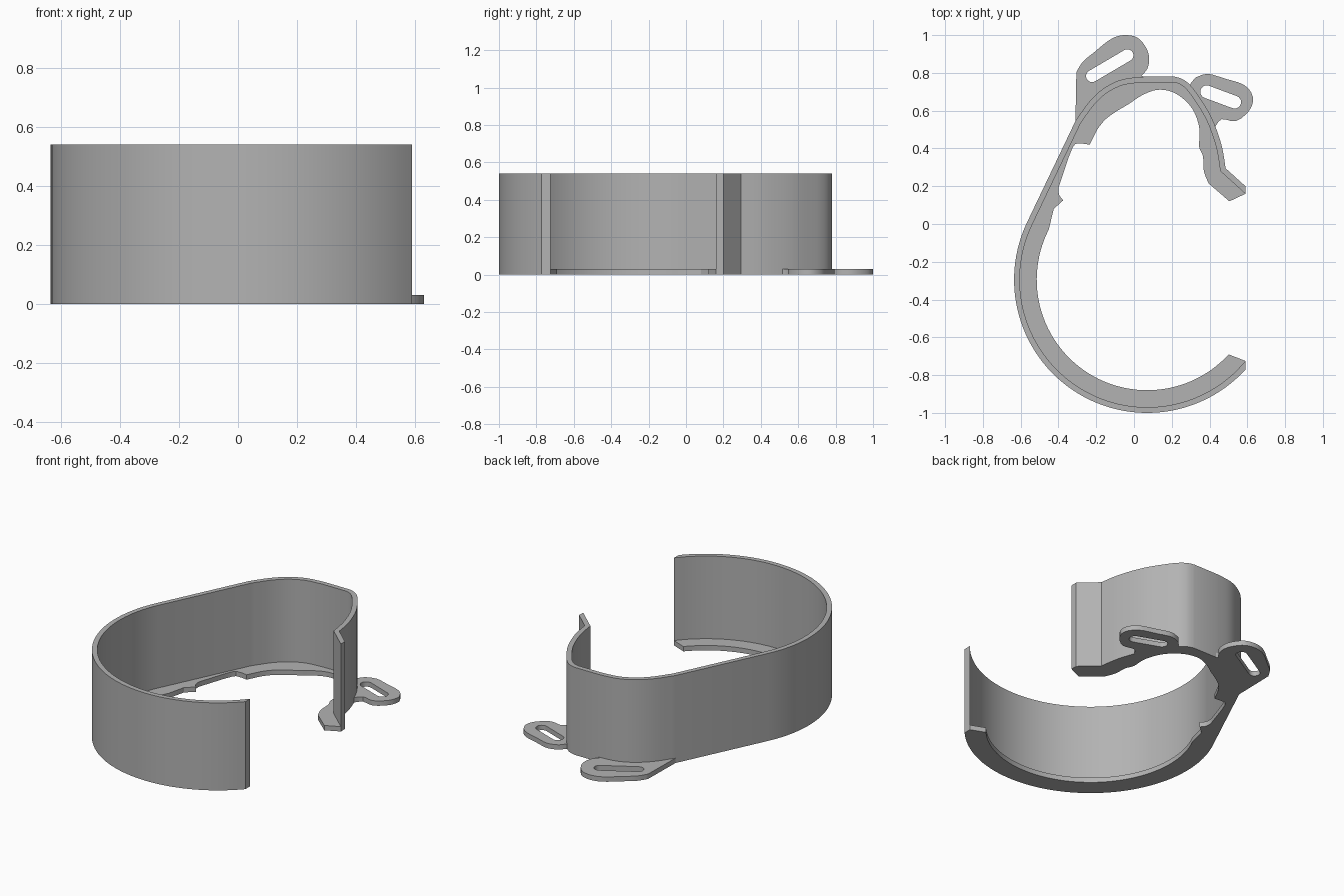
import bpy, bmesh
from math import sin, cos, pi, radians, atan2
from mathutils import Vector

cube = bpy.data.objects.get("Cube")
if cube:
    bpy.data.objects.remove(cube, do_unlink=True)

HEIGHT, BASE, WALL = 0.54, 0.03, 0.03
CENTRE = Vector((0.07, -0.295))

grey = bpy.data.materials.new("matte grey")
grey.use_nodes = True
colour = (0.45, 0.45, 0.45, 1)
grey.diffuse_color = colour
grey.node_tree.nodes["Principled BSDF"].inputs["Base Color"].default_value = colour


def arc(centre, radius, start, end, steps):
    angles = [radians(start + (end - start) * i / steps) for i in range(steps + 1)]
    return [Vector(centre) + radius * Vector((cos(a), sin(a))) for a in angles]


def smooth(points, steps=4):
    """Catmull-Rom curve through the points."""
    p = [Vector(q) for q in points]
    p = [p[0]] + p + [p[-1]]
    out = []
    for a, b, c, d in zip(p, p[1:], p[2:], p[3:]):
        for i in range(steps):
            t = i / steps
            out.append(0.5 * (2 * b + (c - a) * t + (2 * a - 5 * b + 4 * c - d) * t * t
                              + (3 * b - a - 3 * c + d) * t ** 3))
    return out + [p[-1]]


def offset_right(path, dist):
    """Mitred parallel copy of an open path."""
    out = []
    for i, p in enumerate(path):
        d1 = (p - path[max(i - 1, 0)]).normalized()
        d2 = (path[min(i + 1, len(path) - 1)] - p).normalized()
        d1, d2 = (d1 if i else d2), (d2 if i < len(path) - 1 else d1)
        n1, n2 = Vector((d1.y, -d1.x)), Vector((d2.y, -d2.x))
        out.append(p + (n1 + n2) * dist / (1 + n1.dot(n2)))
    return out


def slot(a, b, radius):
    a, b = Vector(a), Vector(b)
    heading = atan2(b.y - a.y, b.x - a.x) * 180 / pi
    return (arc(b, radius, heading - 90, heading + 90, 10)
            + arc(a, radius, heading + 90, heading + 270, 10))


def prism(name, loops, z0, z1):
    """Extrude an outline, with optional holes, between two heights."""
    bm = bmesh.new()
    edges = []
    for loop in loops:
        vs = [bm.verts.new((p[0], p[1], z0)) for p in loop]
        edges += [bm.edges.new((v, vs[i - 1])) for i, v in enumerate(vs)]
    bmesh.ops.triangle_fill(bm, use_beauty=True, edges=edges)
    top = bmesh.ops.extrude_face_region(bm, geom=bm.faces[:], use_keep_orig=True)["geom"]
    bmesh.ops.translate(bm, vec=(0, 0, z1 - z0),
                        verts=[g for g in top if isinstance(g, bmesh.types.BMVert)])
    bmesh.ops.recalc_face_normals(bm, faces=bm.faces[:])
    mesh = bpy.data.meshes.new(name)
    bm.to_mesh(mesh)
    bm.free()
    mesh.materials.append(grey)
    obj = bpy.data.objects.new(name, mesh)
    bpy.context.collection.objects.link(obj)
    bpy.ops.object.select_all(action="DESELECT")
    obj.select_set(True)
    bpy.context.view_layer.objects.active = obj
    bpy.ops.object.shade_smooth_by_angle(angle=radians(30))
    return obj


# Outer outline: large arc, straight side, rounded back, flared end
back_left = smooth([(-0.31, 0.545), (-0.235, 0.65), (-0.155, 0.722), (-0.06, 0.766), (0.055, 0.78)])
back_right = smooth([(0.215, 0.78), (0.255, 0.768), (0.295, 0.738), (0.34, 0.68), (0.41, 0.565),
                     (0.463, 0.42), (0.485, 0.295)])
outer = arc(CENTRE, 0.705, -42.5, -205, 56) + back_left + back_right + [Vector((0.59, 0.20))]

# Thin upright wall
inner = offset_right(outer, WALL)
inner[0], inner[-1] = Vector((0.59, -0.725)), Vector((0.59, 0.16))
prism("upright_wall", [outer + inner[::-1]], BASE, HEIGHT)

# Base flange with the notched inner edge
rim = [Vector((0.59, -0.725))] + arc(CENTRE, 0.585, -42.5, -207, 56)
rim += smooth([(-0.425, 0.08), (-0.375, 0.125)], 1)
rim += smooth([(-0.395, 0.15), (-0.40, 0.185), (-0.385, 0.235), (-0.325, 0.405), (-0.285, 0.425),
               (-0.235, 0.42)], 3)
rim += smooth([(-0.195, 0.50), (-0.155, 0.55), (-0.10, 0.592), (-0.025, 0.637), (0.04, 0.68),
               (0.12, 0.71), (0.20, 0.70), (0.27, 0.655), (0.32, 0.59), (0.347, 0.50),
               (0.345, 0.41), (0.365, 0.36), (0.37, 0.28), (0.395, 0.215)])
rim += [Vector((0.505, 0.12)), Vector((0.59, 0.16))]
prism("base_flange", [outer + rim[::-1]], 0, BASE)

# Slotted mounting ears, butted against the wall
left_edge = smooth([(-0.305, 0.805), (-0.27, 0.86), (-0.21, 0.91), (-0.14, 0.967), (-0.09, 0.993),
                    (-0.035, 1.0), (0.02, 0.985), (0.06, 0.94), (0.08, 0.885), (0.072, 0.825),
                    (0.04, 0.785)])
prism("back_right_ear", [left_edge + back_left[::-1],
                         slot((-0.222, 0.783), (-0.035, 0.893), 0.032)], 0, BASE)

right_edge = smooth([(0.325, 0.775), (0.39, 0.795), (0.48, 0.77), (0.585, 0.735), (0.63, 0.67),
                     (0.61, 0.60), (0.54, 0.545), (0.465, 0.555), (0.43, 0.515)], 3)
seam = [p for p in back_right if 0.29 < p.x < 0.43]
prism("back_left_ear", [right_edge + seam[::-1],
                        slot((0.385, 0.70), (0.533, 0.645), 0.034)], 0, BASE)
